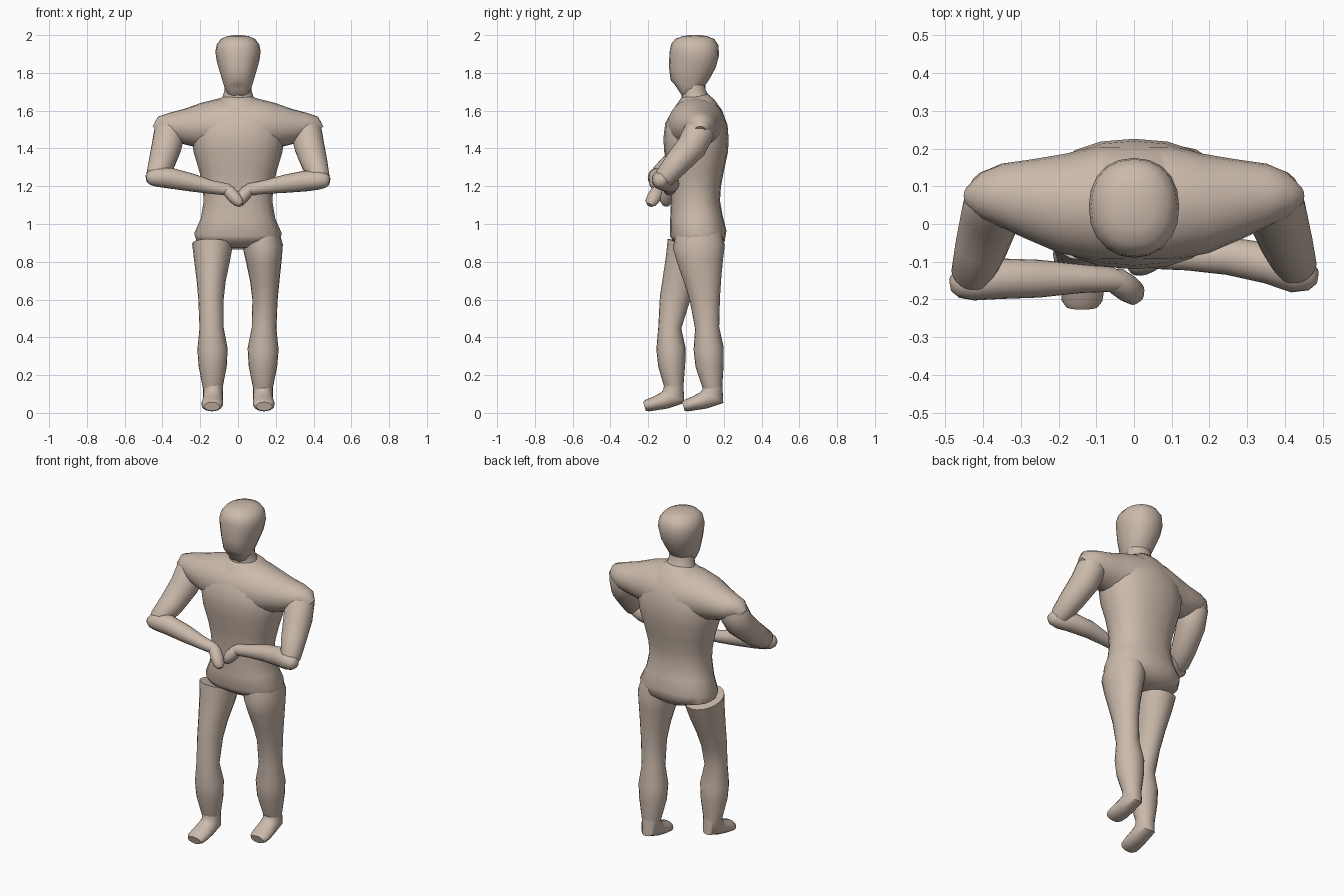
import bpy, bmesh, math
from mathutils import Vector

skin = bpy.data.materials.new("warm beige")
skin.diffuse_color = (0.60, 0.49, 0.41, 1)


def loft(name, rings, ref, n=20, power=2.0):
    """Skin a tube over rings (x, y, z, half size along ref, half size across)."""
    bm = bmesh.new()
    pts = [Vector(r[:3]) for r in rings]
    loops = []
    for i, r in enumerate(rings):
        a = pts[max(i - 1, 0)]
        b = pts[min(i + 1, len(pts) - 1)]
        if 0 < i < len(pts) - 1:
            t = (pts[i] - a).normalized() + (b - pts[i]).normalized()
        else:
            t = b - a
        t.normalize()
        u = Vector(ref)
        u = (u - t * u.dot(t)).normalized()
        v = t.cross(u)
        loop = []
        for k in range(n):
            w = 2 * math.pi * k / n
            c, s = math.cos(w), math.sin(w)
            c = math.copysign(abs(c) ** (2 / power), c)
            s = math.copysign(abs(s) ** (2 / power), s)
            loop.append(bm.verts.new(pts[i] + u * c * r[3] + v * s * r[4]))
        loops.append(loop)
    for p, q in zip(loops, loops[1:]):
        for k in range(n):
            bm.faces.new((p[k], p[(k + 1) % n], q[(k + 1) % n], q[k]))
    bm.faces.new(loops[0][::-1])
    bm.faces.new(loops[-1])
    bmesh.ops.recalc_face_normals(bm, faces=bm.faces)
    mesh = bpy.data.meshes.new(name)
    bm.to_mesh(mesh)
    bm.free()
    mesh.materials.append(skin)
    ob = bpy.data.objects.new(name, mesh)
    bpy.context.collection.objects.link(ob)
    bpy.ops.object.select_all(action='DESELECT')
    ob.select_set(True)
    bpy.context.view_layer.objects.active = ob
    bpy.ops.object.shade_smooth_by_angle(angle=math.radians(50))
    return ob


def column(name, rows, **kw):
    """Upright loft from rows of (z, half width, front y, back y)."""
    return loft(name, [(0, (f + b) / 2, z, w, (b - f) / 2) for z, w, f, b in rows], (1, 0, 0), **kw)


# head and neck
column("head", [(1.692, .03, -.06, .0), (1.70, .055, -.075, .04), (1.73, .074, -.088, .085),
                (1.80, .095, -.094, .13), (1.86, .112, -.092, .162), (1.91, .12, -.086, .176),
                (1.95, .113, -.078, .172), (1.98, .09, -.055, .15), (1.995, .055, -.015, .11),
                (2.0, .02, .025, .07)], power=2.2)
column("neck", [(1.60, .12, -.04, .16), (1.66, .086, -.025, .125), (1.70, .073, -.025, .105),
                (1.76, .07, -.02, .10)])

# torso down to the hips
column("torso", [(1.68, .07, -.02, .12), (1.65, .12, -.045, .15), (1.60, .18, -.075, .19), (1.53, .235, -.11, .22),
                 (1.45, .245, -.12, .226), (1.38, .235, -.115, .222), (1.28, .205, -.095, .20),
                 (1.20, .187, -.085, .185), (1.12, .182, -.08, .18), (1.03, .197, -.085, .195),
                 (.95, .232, -.085, .215), (.91, .22, -.07, .205), (.87, .10, -.02, .15)], power=2.3)

# shoulder yoke running from side to side
half = [(.42, .075, 1.485, .035, .045), (.395, .075, 1.51, .065, .065), (.355, .077, 1.515, .083, .075),
        (.28, .068, 1.515, .105, .095), (.19, .055, 1.52, .132, .122), (.09, .055, 1.52, .155, .148)]
loft("shoulders", half + [(-x, *r) for x, *r in half[::-1]], (0, 1, 0))

# upper arms, bent elbows and forearms: y and z shift per side
for side, s, dy, dz in (("left", 1, 0, 0), ("right", -1, -.02, .015)):
    loft(side + "_upper_arm", [
        (s * .345, .085, 1.55, .05, .05), (s * .362, .07, 1.49, .082, .082), (s * .378, .03, 1.41, .08, .08),
        (s * .405, -.05 + dy / 2, 1.32, .07, .068), (s * .43, -.115 + dy, 1.245 + dz, .056, .055),
        (s * .437, -.135 + dy, 1.225 + dz, .035, .035)], (1, 0, 0))
    yw = -.085 if s > 0 else -.145
    loft(side + "_forearm", [
        (s * .485, -.14 + dy, 1.225 + dz, .02, .02), (s * .468, -.138 + dy, 1.228 + dz, .038, .037),
        (s * .43, -.133 + dy, 1.232 + dz, .05, .05), (s * .36, (yw - .125 + dy) / 2, 1.228 + dz, .054, .055),
        (s * .25, yw, 1.213 + dz / 2, .05, .048), (s * .14, yw, 1.195, .038, .036),
        (s * .06, yw - .002, 1.183, .033, .032), (s * .03, yw - .01, 1.175, .024, .022)], (0, 1, 0))

# closed hands meeting at the waist
loft("right_hand", [(-.07, -.145, 1.185, .025, .025), (-.045, -.152, 1.17, .036, .034),
                    (-.018, -.17, 1.14, .037, .034), (.004, -.185, 1.115, .032, .028),
                    (.014, -.192, 1.10, .016, .014)], (0, 1, 0))
loft("left_hand", [(.07, -.085, 1.185, .025, .025), (.045, -.09, 1.17, .036, .034),
                   (.02, -.10, 1.14, .037, .034), (.005, -.105, 1.115, .032, .028),
                   (-.002, -.108, 1.098, .016, .014)], (0, 1, 0))

# legs: rows of (z, centre x, half width, front y, back y), mid stride
legs = {
    "left": (1, [(.96, .12, .095, -.05, .19), (.88, .132, .106, -.07, .205), (.80, .137, .094, -.045, .197),
                 (.70, .142, .078, -.01, .187), (.60, .143, .067, .02, .18), (.45, .138, .065, .048, .176),
                 (.34, .133, .082, .04, .20), (.25, .132, .076, .05, .20), (.13, .132, .052, .09, .192)]),
    "right": (-1, [(.893, .135, .108, -.10, .14), (.80, .138, .094, -.11, .105), (.70, .142, .077, -.125, .06),
                   (.60, .143, .067, -.14, .02), (.45, .14, .064, -.147, -.025), (.34, .135, .08, -.157, -.002),
                   (.25, .134, .075, -.147, -.004), (.13, .134, .052, -.112, -.014)])}
for side, (s, rows) in legs.items():
    loft(side + "_leg", [(s * x, (f + b) / 2, z, w, (b - f) / 2) for z, x, w, f, b in rows], (1, 0, 0))
    heel = rows[-1][4]
    # foot, from the ankle round the heel to the toe
    loft(side + "_foot", [
        (s * .132, heel - .051, .15, .052, .051), (s * .132, heel - .05, .088, .052, .066),
        (s * .133, heel - .10, .066, .054, .046), (s * .136, heel - .15, .05, .058, .037),
        (s * .138, heel - .19, .039, .054, .032), (s * .138, heel - .206, .034, .042, .024)], (1, 0, 0))
